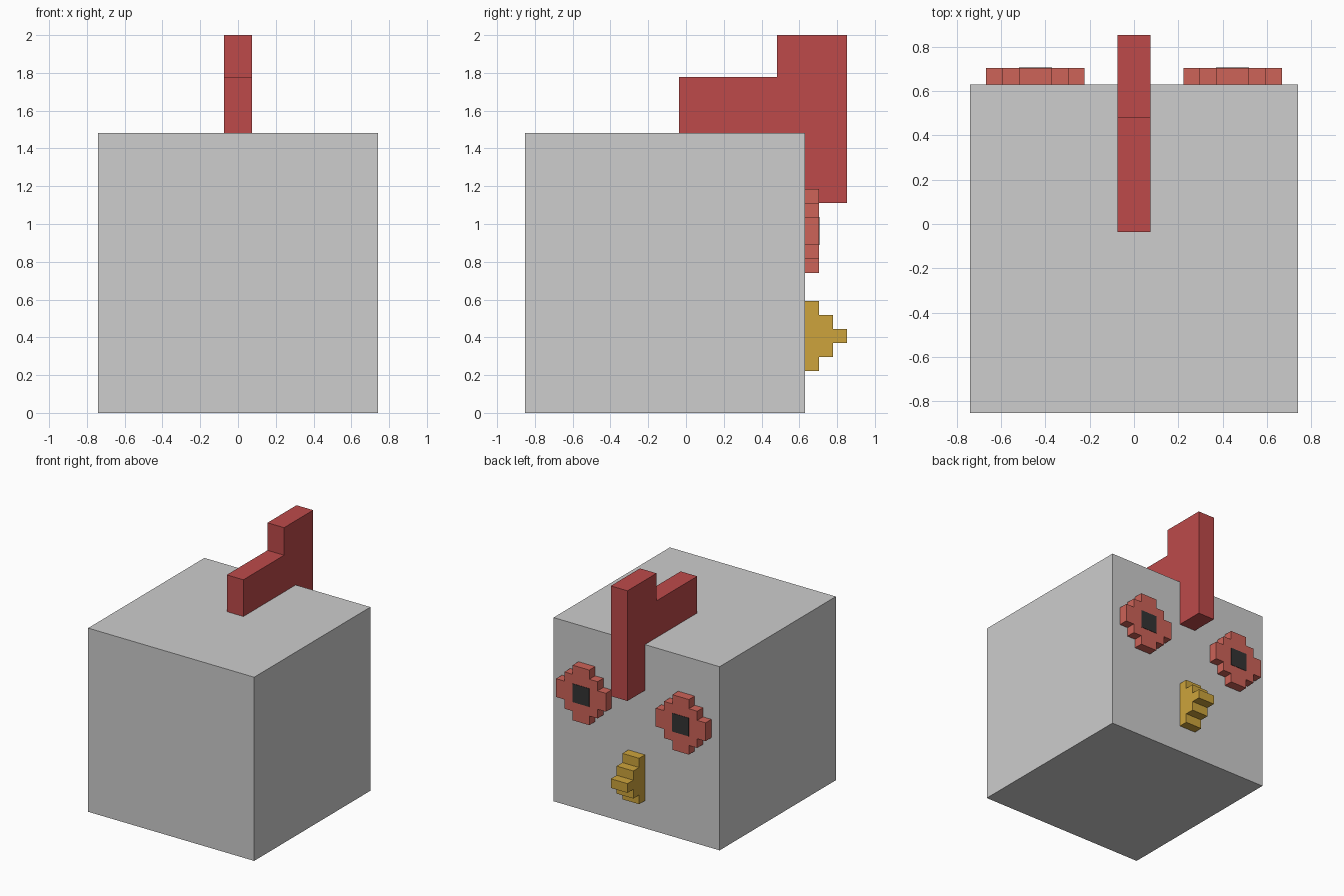
import bpy, bmesh

if "Cube" in bpy.data.objects:
    bpy.data.objects.remove(bpy.data.objects["Cube"])

U = 2 / 27  # one block of the grid the model is built on


def material(name, hex_code):
    def lin(c):
        c /= 255
        return c / 12.92 if c <= 0.04045 else ((c + 0.055) / 1.055) ** 2.4
    m = bpy.data.materials.new(name)
    m.diffuse_color = [lin(int(hex_code[i:i + 2], 16)) for i in (0, 2, 4)] + [1]
    m.use_nodes = True
    m.node_tree.nodes["Principled BSDF"].inputs["Base Color"].default_value = m.diffuse_color
    return m


GREY = material("light grey", "CDCDCD")
RED = material("comb red", "BD4A4A")
CORAL = material("eye coral", "CD6358")
GOLD = material("beak gold", "CDA43C")
DARK = material("pupil dark", "343434")


def extrude(name, points, offset, mat):
    """Extrude a closed outline, given in blocks, along an offset in blocks."""
    bm = bmesh.new()
    face = bm.faces.new([bm.verts.new([c * U for c in p]) for p in points])
    new = bmesh.ops.extrude_face_region(bm, geom=[face], use_keep_orig=True)["geom"]
    verts = [g for g in new if isinstance(g, bmesh.types.BMVert)]
    bmesh.ops.translate(bm, verts=verts, vec=[c * U for c in offset])
    bmesh.ops.recalc_face_normals(bm, faces=bm.faces)
    mesh = bpy.data.meshes.new(name)
    bm.to_mesh(mesh)
    bm.free()
    mesh.materials.append(mat)
    obj = bpy.data.objects.new(name, mesh)
    bpy.context.collection.objects.link(obj)
    return obj


def side_profile(name, yz, mat):
    """A slab two blocks wide, centred on x = 0."""
    return extrude(name, [(-1, y, z) for y, z in yz], (2, 0, 0), mat)


# Cube body
extrude("body", [(-10, -11.5, 0), (10, -11.5, 0), (10, 8.5, 0), (-10, 8.5, 0)],
        (0, 0, 20), GREY)

# Comb running over the top and down the face
side_profile("comb", [(-0.5, 20), (-0.5, 24), (6.5, 24), (6.5, 27), (11.5, 27),
                      (11.5, 15), (8.5, 15), (8.5, 20)], RED)

# Stepped beak
side_profile("beak", [(8.5, 3), (9.5, 3), (9.5, 4), (10.5, 4), (10.5, 5), (11.5, 5),
                      (11.5, 6), (10.5, 6), (10.5, 7), (9.5, 7), (9.5, 8), (8.5, 8)], GOLD)

# Stepped round eyes with thin pupil plates
quarter = [(3, 0), (3, 1), (2, 1), (2, 2), (1, 2), (1, 3), (0, 3)]
right_half = quarter + [(-x, z) for x, z in quarter[-2::-1]]
outline = right_half[1:-1] + [(-x, -z) for x, z in right_half[1:-1]]
for side, cx in (("left", -6), ("right", 6)):
    extrude(side + "_eye", [(cx + x, 8.5, 13 + z) for x, z in outline], (0, 1, 0), CORAL)
    extrude(side + "_pupil", [(cx + x, 9.5, 13 + z) for x, z in
                              ((-1, -1), (1, -1), (1, 1), (-1, 1))], (0, 0.04, 0), DARK)
